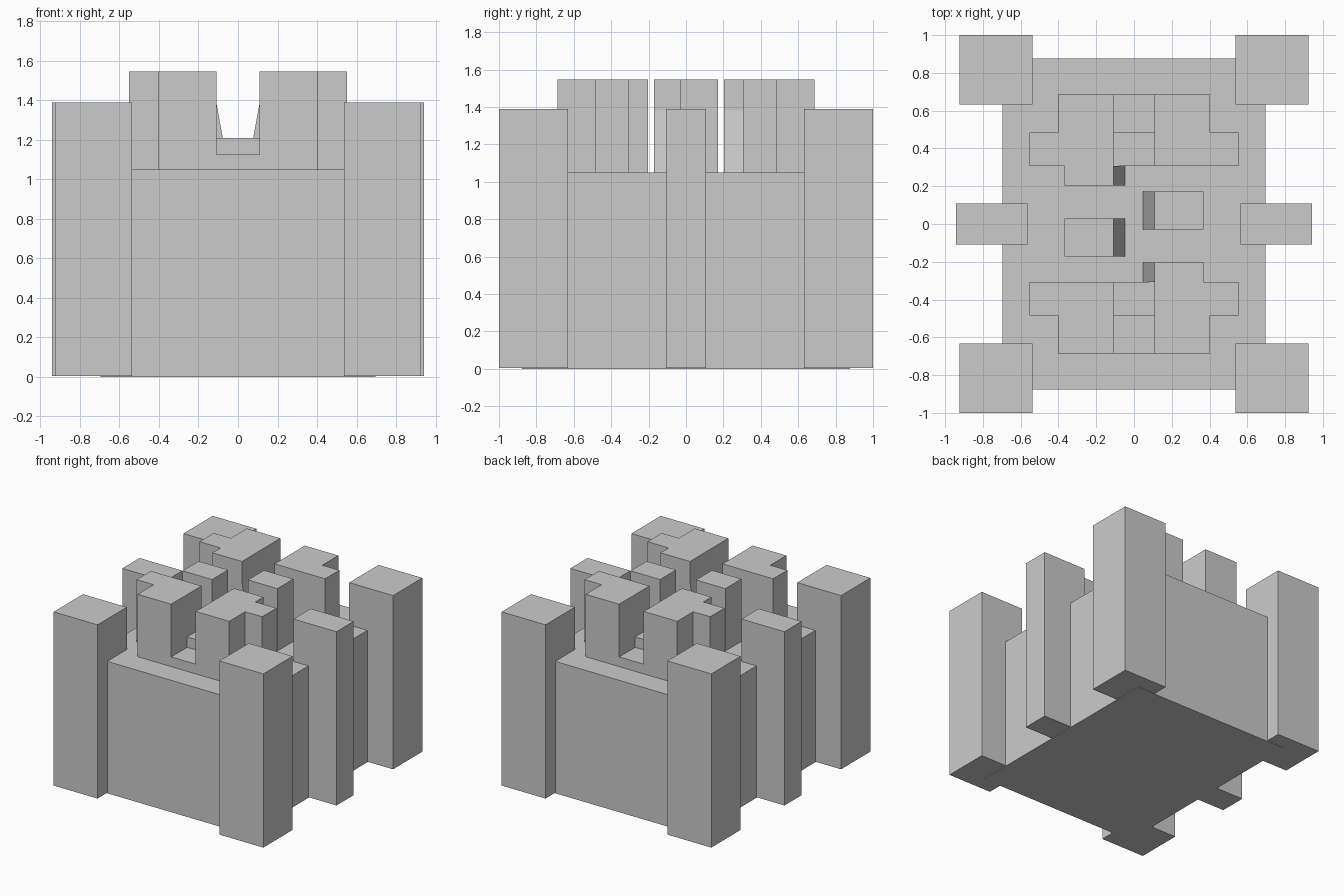
import bpy
import bmesh
from math import pi
from mathutils import Matrix, Vector

cube = bpy.data.objects.get("Cube")
if cube:
    bpy.data.objects.remove(cube, do_unlink=True)

stone = bpy.data.materials.new("plain_grey")
stone.use_nodes = True
grey = (0.6, 0.6, 0.6, 1)
stone.diffuse_color = grey
stone.node_tree.nodes["Principled BSDF"].inputs["Base Color"].default_value = grey

DECK, TOP = 1.05, 1.547      # deck level and battlement height
FOOT, PILLAR = 0.005, 1.388  # pillar bottom and top
GAP = 0.108                  # half width of the central passage
OPPOSITE = Matrix.Rotation(pi, 4, "Z")


def prism(name, points, offset, turned=False):
    """Extrude a flat outline by an offset, optionally turned half round."""
    bm = bmesh.new()
    face = bm.faces.new([bm.verts.new(p) for p in points])
    side = bmesh.ops.extrude_face_region(bm, geom=[face])["geom"]
    verts = [v for v in side if isinstance(v, bmesh.types.BMVert)]
    bmesh.ops.translate(bm, verts=verts, vec=Vector(offset))
    if turned:
        bm.transform(OPPOSITE)
    bmesh.ops.recalc_face_normals(bm, faces=bm.faces)
    mesh = bpy.data.meshes.new(name)
    bm.to_mesh(mesh)
    bm.free()
    mesh.materials.append(stone)
    obj = bpy.data.objects.new(name, mesh)
    bpy.context.collection.objects.link(obj)
    return obj


def block(name, x, y, z, turned=False):
    outline = [(x[0], y[0], z[0]), (x[1], y[0], z[0]),
               (x[1], y[1], z[0]), (x[0], y[1], z[0])]
    return prism(name, outline, (0, 0, z[1] - z[0]), turned)


def buttress(name, y0, y1, turned):
    """Merlon whose passage side flares out towards the deck."""
    profile = [(-0.367, DECK), (-0.048, DECK), (-GAP, 1.38),
               (-GAP, TOP), (-0.367, TOP)]
    prism(name, [(x, y0, z) for x, z in profile], (0, y1 - y0, 0), turned)


# Main body
block("main_body", (-0.696, 0.696), (-0.877, 0.877), (0, DECK))

for end, turned in (("back", False), ("front", True)):
    # Stepped towers either side of the passage
    for side, s in (("outer", -1), ("inner", 1)):
        plan = [(GAP, 0.306), (0.553, 0.306), (0.553, 0.485),
                (0.403, 0.485), (0.403, 0.686), (GAP, 0.686)]
        prism(f"{end}_{side}_tower", [(s * x, y, DECK) for x, y in plan],
              (0, 0, TOP - DECK), turned)

    # Two-level threshold between the towers
    block(f"{end}_low_step", (-GAP, GAP), (0.485, 0.686), (DECK, 1.127), turned)
    block(f"{end}_high_step", (-GAP, GAP), (0.306, 0.485), (DECK, 1.21), turned)

    # Flared merlons beside the passage
    buttress(f"{end}_tower_merlon", 0.204, 0.306, turned)
    buttress(f"{end}_middle_merlon", -0.172, 0.029, turned)

    # Corner and middle pillars
    block(f"{end}_corner_pillar_a", (-0.923, -0.537), (0.632, 1), (FOOT, PILLAR), turned)
    block(f"{end}_corner_pillar_b", (0.537, 0.923), (0.632, 1), (FOOT, PILLAR), turned)
    side = "right" if not turned else "left"
    block(f"{side}_middle_pillar", (-0.943, -0.565), (-0.108, 0.108), (FOOT, PILLAR), turned)
